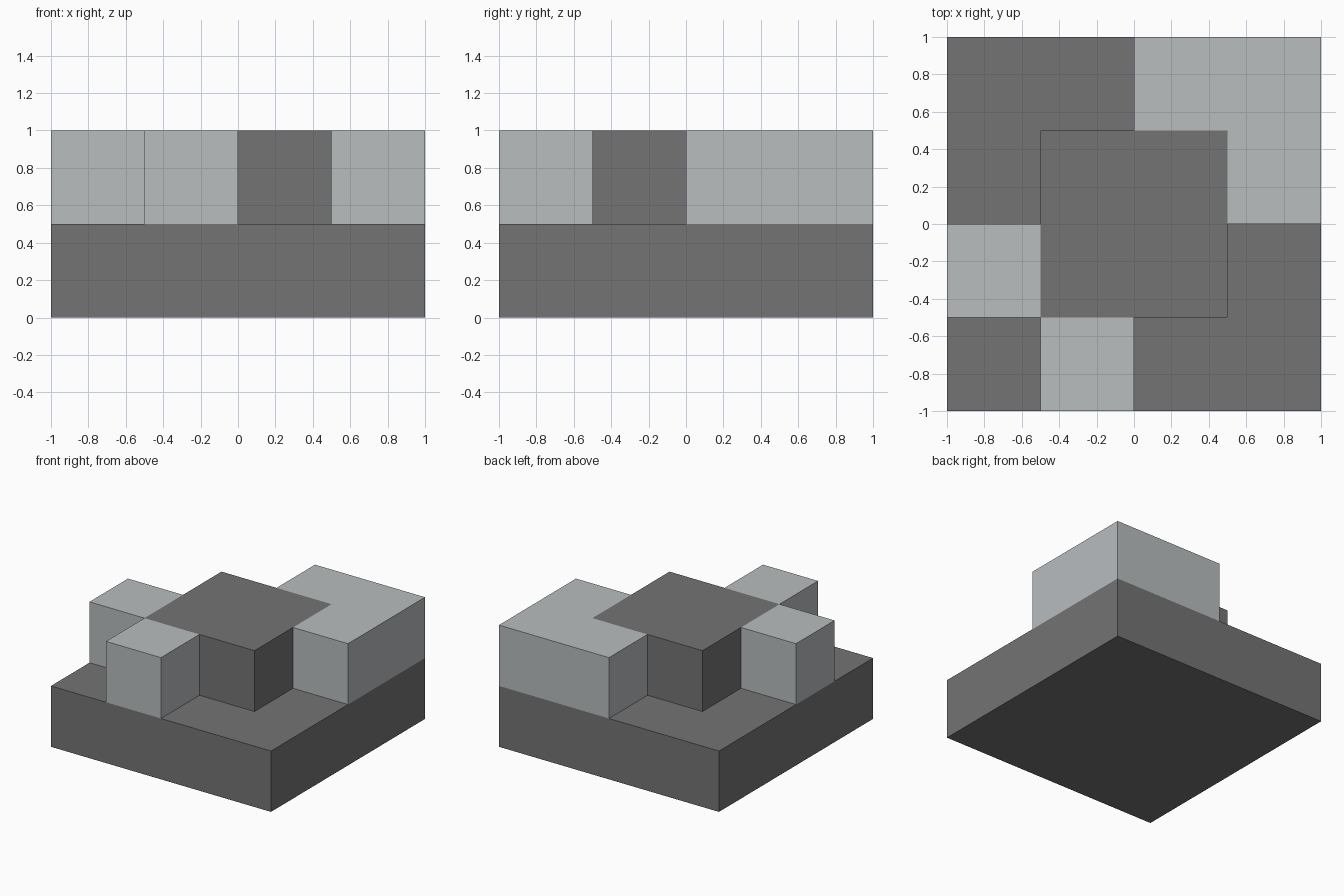
import bpy
import bmesh

cube = bpy.data.objects.get("Cube")
if cube:
    bpy.data.objects.remove(cube, do_unlink=True)


def make_material(name, color):
    mat = bpy.data.materials.new(name)
    mat.use_nodes = True
    mat.diffuse_color = color
    bsdf = next(n for n in mat.node_tree.nodes if n.type == "BSDF_PRINCIPLED")
    bsdf.inputs["Base Color"].default_value = color
    bsdf.inputs["Roughness"].default_value = 0.8
    return mat


def prism(name, outline, bottom, top, mat):
    """Extrude a counter-clockwise floor outline up into a solid."""
    bm = bmesh.new()
    face = bm.faces.new([bm.verts.new((x, y, bottom)) for x, y in outline])
    raised = bmesh.ops.extrude_face_region(bm, geom=[face], use_keep_orig=True)
    verts = [v for v in raised["geom"] if isinstance(v, bmesh.types.BMVert)]
    bmesh.ops.translate(bm, verts=verts, vec=(0, 0, top - bottom))
    bmesh.ops.recalc_face_normals(bm, faces=bm.faces)
    mesh = bpy.data.meshes.new(name)
    bm.to_mesh(mesh)
    bm.free()
    mesh.materials.append(mat)
    obj = bpy.data.objects.new(name, mesh)
    bpy.context.collection.objects.link(obj)
    return obj


def rectangle(x0, y0, x1, y1):
    return [(x0, y0), (x1, y0), (x1, y1), (x0, y1)]


dark = make_material("dark grey", (0.174, 0.174, 0.174, 1))
light = make_material("light grey", (0.48, 0.51, 0.52, 1))

# Square base slab and the block standing at its centre
prism("base_slab", rectangle(-1, -1, 1, 1), 0, 0.5, dark)
prism("centre_block", rectangle(-0.5, -0.5, 0.5, 0.5), 0.5, 1, dark)

# Small light blocks against the front and right sides of the centre
prism("front_block", rectangle(-0.5, -1, 0, -0.5), 0.5, 1, light)
prism("right_block", rectangle(-1, -0.5, -0.5, 0), 0.5, 1, light)

# L-shaped block wrapping the back left corner of the centre
corner = [(0.5, 0), (1, 0), (1, 1), (0, 1), (0, 0.5), (0.5, 0.5)]
prism("corner_block", corner, 0.5, 1, light)
